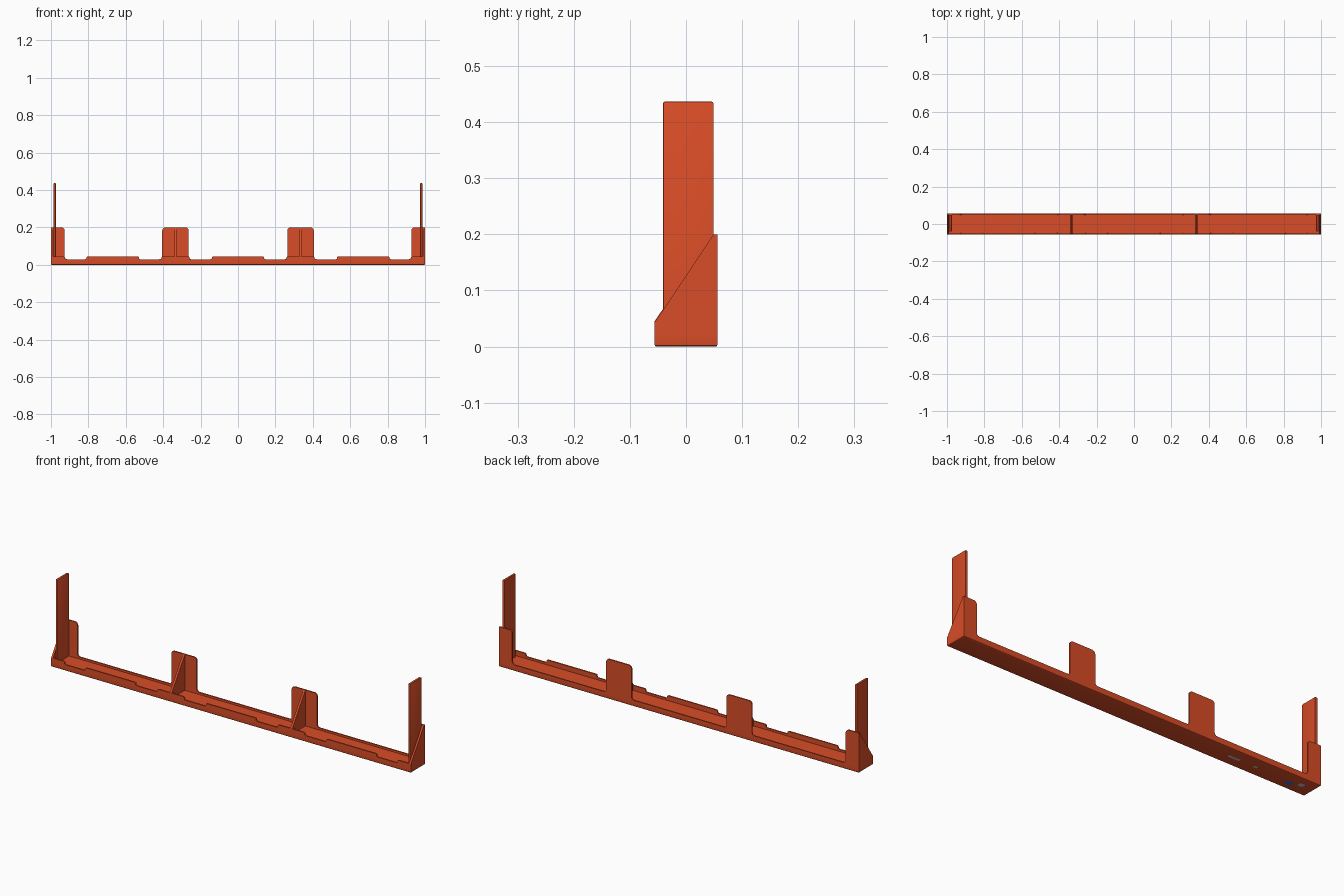
import bpy, bmesh, math
from mathutils import Vector

if "Cube" in bpy.data.objects:
    bpy.data.objects.remove(bpy.data.objects["Cube"])


def colour(name, rgb):
    m = bpy.data.materials.new(name)
    m.diffuse_color = (*rgb, 1)
    m.use_nodes = True
    m.node_tree.nodes["Principled BSDF"].inputs["Base Color"].default_value = m.diffuse_color
    return m


ORANGE = colour("burnt orange", (0.69, 0.073, 0.02))
GREY = colour("light grey", (0.52, 0.54, 0.54))
BLUE = colour("bright blue", (0.03, 0.18, 0.62))


def fillet(points, steps=4):
    """Points are (a, b, radius); rounds each right-angled corner."""
    out = []
    for i, (a, b, r) in enumerate(points):
        p = Vector((a, b))
        if r == 0:
            out.append(p)
            continue
        u = (Vector(points[i - 1][:2]) - p).normalized()
        v = (Vector(points[(i + 1) % len(points)][:2]) - p).normalized()
        c = p + r * (u + v)
        for k in range(steps + 1):
            t = math.pi / 2 * k / steps
            out.append(c - r * (v * math.cos(t) + u * math.sin(t)))
    return out


def prism(name, outline, lo, hi, axis, mat=ORANGE):
    """Extrudes an outline (x,z along y, or y,z along x)."""
    bm = bmesh.new()
    rings = []
    for d in (lo, hi):
        rings.append([bm.verts.new((d, p[0], p[1]) if axis == "x" else (p[0], d, p[1]))
                      for p in outline])
    n = len(outline)
    bm.faces.new(rings[0])
    bm.faces.new(rings[1])
    for i in range(n):
        j = (i + 1) % n
        bm.faces.new((rings[0][i], rings[0][j], rings[1][j], rings[1][i]))
    bmesh.ops.recalc_face_normals(bm, faces=bm.faces)
    me = bpy.data.meshes.new(name)
    bm.to_mesh(me)
    bm.free()
    me.materials.append(mat)
    ob = bpy.data.objects.new(name, me)
    bpy.context.collection.objects.link(ob)
    return ob


def box(name, x0, x1, y0, y1, z0, z1, rule, width, segments):
    """Box whose edges chosen by rule(midpoint) are bevelled."""
    ob = prism(name, [(y0, z0), (y1, z0), (y1, z1), (y0, z1)], x0, x1, "x")
    bm = bmesh.new()
    bm.from_mesh(ob.data)
    edges = [e for e in bm.edges if rule((e.verts[0].co + e.verts[1].co) / 2)]
    bmesh.ops.bevel(bm, geom=edges, offset=width, segments=segments,
                    profile=0.5, affect='EDGES')
    bm.to_mesh(ob.data)
    bm.free()
    return ob


def battlement(spans, low, high, r_top, r_foot, end, base):
    """Strip outline of height low with rounded raised spans."""
    pts = [(-end, base, 0)]
    for a, b in spans:
        if a > -end:
            pts += [(a, low, r_foot), (a, high, r_top)]
        else:
            pts.append((-end, high, 0))
        if b < end:
            pts += [(b, high, r_top), (b, low, r_foot)]
        else:
            pts.append((end, high, 0))
    pts.append((end, base, 0))
    return fillet(pts)


FLOOR, END, Y, WALL = 0.02, 0.99, 0.056, 0.007
RIB = 0.335

# Floor with softened lower rim
box("floor", -1, 1, -Y, Y, 0, FLOOR, lambda m: m.z < 0.001, 0.004, 3)

# Back wall with four tall tabs
tabs = [(-END, -0.927), (-0.405, -0.264), (0.264, 0.405), (0.927, END)]
prism("back_wall", battlement(tabs, 0.03, 0.2, 0.016, 0.014, END, FLOOR),
      Y - WALL, Y, "y")

# Front lip with shallow notches
lips = [(-END, -0.925), (-0.81, -0.53), (-0.41, -0.26), (-0.14, 0.14),
        (0.26, 0.41), (0.53, 0.81), (0.925, END)]
prism("front_lip", battlement(lips, 0.03, 0.045, 0.007, 0.007, END, FLOOR),
      -Y, -Y + WALL, "y")

for s, side in ((-1, "left"), (1, "right")):
    # Sloped divider rib behind the lip
    prism(side + "_rib", [(-Y + WALL, FLOOR), (-Y + WALL, 0.045), (-Y, 0.045),
                          (Y - WALL, 0.2), (Y - WALL, FLOOR)],
          s * RIB - 0.0055, s * RIB + 0.0055, "x")
    # Sloped end wall
    prism(side + "_end_wall", [(-Y, FLOOR), (Y, FLOOR), (Y, 0.2),
                               (Y - WALL, 0.2), (-Y, 0.043)],
          *sorted((s * END, s)), "x")
    # Tall upright fin with softened front and top edges
    box(side + "_fin", *sorted((s * 0.974, s * 0.986)), -0.041, Y - WALL,
        FLOOR, 0.437, lambda m: m.z > 0.43 or (m.y < -0.04 and m.z > 0.1),
        0.004, 2)

# Small plain plates under the floor: x, y, half width, half depth, colour
for i, (x, y, w, d, m) in enumerate([(-0.56, 0.0, 0.032, 0.007, GREY),
                                     (-0.68, 0.0, 0.01, 0.006, GREY),
                                     (-0.88, -0.015, 0.018, 0.014, BLUE),
                                     (-0.93, 0.008, 0.014, 0.012, GREY)]):
    prism("underside_plate_%d" % (i + 1),
          [(y - d, -0.0002), (y + d, -0.0002), (y + d, 0.001), (y - d, 0.001)],
          x - w, x + w, "x", m)

for ob in list(bpy.context.collection.objects):
    bpy.ops.object.select_all(action='DESELECT')
    ob.select_set(True)
    bpy.context.view_layer.objects.active = ob
    bpy.ops.object.shade_smooth_by_angle(angle=math.radians(30))
